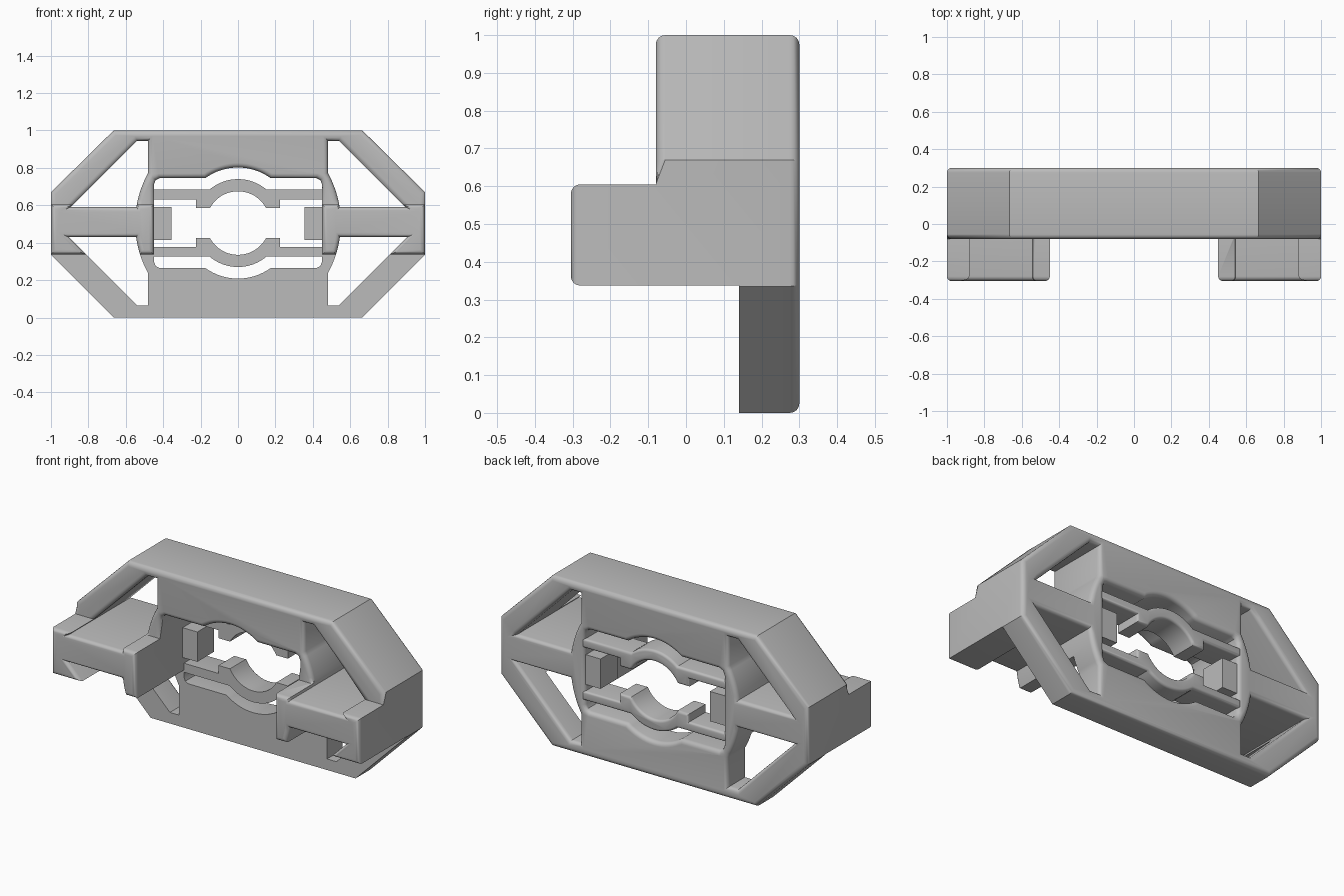
import bpy, bmesh
from math import sin, cos, radians, sqrt, asin, degrees

cube = bpy.data.objects.get("Cube")
if cube:
    bpy.data.objects.remove(cube)

MID = 0.505          # height of the central axis
BACK, STEP = 0.30, 0.14

grey = bpy.data.materials.new("plain_grey")
grey.use_nodes = True
colour = (0.5, 0.5, 0.5, 1)
grey.diffuse_color = colour
grey.node_tree.nodes["Principled BSDF"].inputs["Base Color"].default_value = colour


def arc(r, a0, a1, n):
    """Points of an arc about the central axis, in x and z."""
    angles = [radians(a0 + (a1 - a0) * i / n) for i in range(n + 1)]
    return [(r * cos(a), MID + r * sin(a)) for a in angles]


def flip(points, sx=1, up=True):
    return [(sx * x, z if up else 2 * MID - z) for x, z in points]


def prism(name, points, lo, hi, axis="Y"):
    """Extrude a profile along Y (profile is x, z) or X (profile is y, z)."""
    def place(p, d):
        return (p[0], d, p[1]) if axis == "Y" else (d, p[0], p[1])
    bm = bmesh.new()
    face = bm.faces.new([bm.verts.new(place(p, lo)) for p in points])
    ext = bmesh.ops.extrude_face_region(bm, geom=[face])
    shift = place((0, 0), hi - lo)
    bmesh.ops.translate(bm, vec=shift, verts=[v for v in ext["geom"] if isinstance(v, bmesh.types.BMVert)])
    bmesh.ops.recalc_face_normals(bm, faces=bm.faces)
    mesh = bpy.data.meshes.new(name)
    bm.to_mesh(mesh)
    bm.free()
    mesh.materials.append(grey)
    obj = bpy.data.objects.new(name, mesh)
    bpy.context.collection.objects.link(obj)
    return obj


def carve(obj, cutter, operation):
    mod = obj.modifiers.new("carve", "BOOLEAN")
    mod.operation, mod.solver, mod.object = operation, "EXACT", cutter
    bpy.context.view_layer.update()
    graph = bpy.context.evaluated_depsgraph_get()
    mesh = bpy.data.meshes.new_from_object(obj.evaluated_get(graph))
    obj.modifiers.clear()
    obj.data = mesh
    bpy.data.objects.remove(cutter)


def round_rims(obj, width):
    """Round the outer edges of front and back faces, except on the step plane."""
    bm = bmesh.new()
    bm.from_mesh(obj.data)
    bmesh.ops.remove_doubles(bm, verts=bm.verts, dist=0.0005)
    bmesh.ops.dissolve_limit(bm, angle_limit=radians(1), verts=bm.verts, edges=bm.edges)
    rims = []
    for e in bm.edges:
        if len(e.link_faces) != 2 or not e.is_convex:
            continue
        ny = sorted(abs(f.normal.y) for f in e.link_faces)
        if ny[0] < 0.1 and ny[1] > 0.9 and abs(e.verts[0].co.y - STEP) > 0.01:
            rims.append(e)
    bmesh.ops.bevel(bm, geom=rims, offset=width, segments=4, profile=0.5,
                    affect="EDGES", clamp_overlap=False)
    bm.to_mesh(obj.data)
    bm.free()


def smooth(obj):
    bpy.ops.object.select_all(action="DESELECT")
    obj.select_set(True)
    bpy.context.view_layer.objects.active = obj
    bpy.ops.object.shade_smooth_by_angle(angle=radians(35))


# Frame: stepped side profile, trimmed to the chamfered front outline
frame = prism("frame", [(BACK, 0), (BACK, 1), (-0.08, 1), (-0.08, 0.605), (-0.305, 0.605),
                        (-0.305, 0.337), (STEP, 0.337), (STEP, 0)], -1, 1, "X")
outline = [(0.665, 0), (1, 0.335), (1, 0.67), (0.665, 1)]
outline += [(-x, z) for x, z in reversed(outline)]
carve(frame, prism("outline_cutter", outline, -1, 1), "INTERSECT")

# Corner openings, bounded by the round hub and the cross bar
for up, bar in ((True, 0.59), (False, 0.58)):
    hub = arc(0.55, degrees(asin((bar - MID) / 0.55)), 29.2, 8)
    opening = [(0.48, 0.945), (0.54, 0.945), (0.54 + 0.945 - bar, bar)] + hub
    for sx in (1, -1):
        carve(frame, prism("opening_cutter", flip(opening, sx, up), -1, 1), "DIFFERENCE")

# Central window with round bulges above and below
half = [(0.45, 0.71), (0.44, 0.735), (0.42, 0.745)] + arc(0.297, 54, 126, 16)
half += [(-0.42, 0.745), (-0.44, 0.735), (-0.45, 0.71)]
window = half + flip(half, 1, False)[::-1]
carve(frame, prism("window_cutter", window, -1, 1), "DIFFERENCE")
round_rims(frame, 0.025)
smooth(frame)

# Spring strips with a curved clip in the middle
strip = [(0.47, 0.685)] + arc(0.235, 50, 130, 16)
strip += [(-0.47, 0.685), (-0.47, 0.632), (-0.225, 0.632), (-0.225, 0.585)]
strip += arc(0.17, 152, 28, 20) + [(0.225, 0.585), (0.225, 0.632), (0.47, 0.632)]
for name, up in (("upper_spring_strip", True), ("lower_spring_strip", False)):
    spring = prism(name, flip(strip, 1, up), STEP, BACK - 0.002)
    round_rims(spring, 0.015)
    smooth(spring)

# Stop blocks on the inner side walls
for name, s in (("left_stop", 1), ("right_stop", -1)):
    prism(name, [(s * 0.355, 0.415), (s * 0.47, 0.415), (s * 0.47, 0.59), (s * 0.355, 0.59)], 0.13, 0.285)
